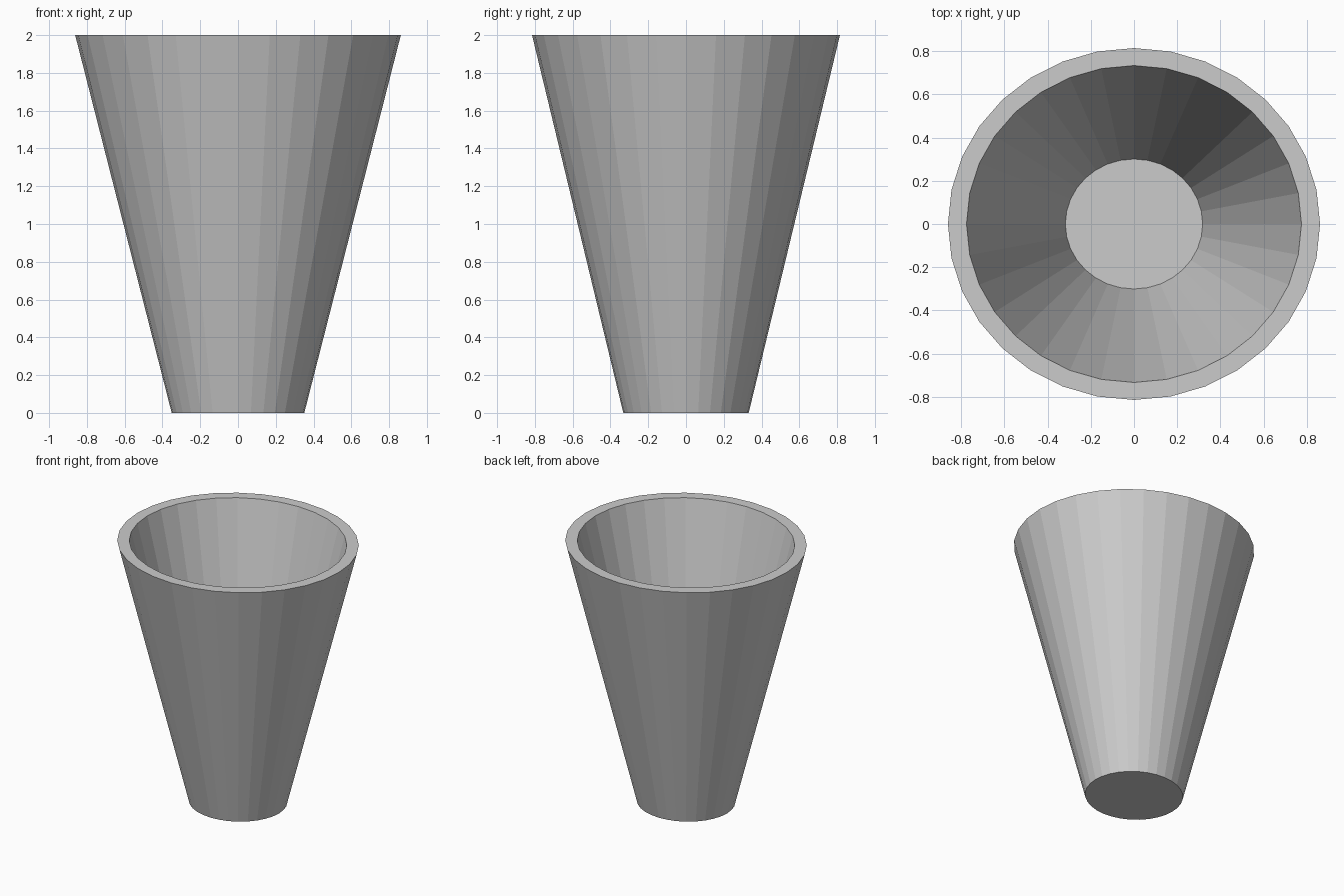
import bpy, bmesh
from math import sin, cos, tau

if "Cube" in bpy.data.objects:
    bpy.data.objects.remove(bpy.data.objects["Cube"])

SIDES = 32
# rings from outer base up over the rim and down to the inner floor: (rx, ry, z)
RINGS = [(0.351, 0.332, 0.0), (0.862, 0.815, 2.0),
         (0.776, 0.734, 2.0), (0.318, 0.301, 0.2)]

bm = bmesh.new()
loops = [[bm.verts.new((rx * cos(tau * i / SIDES), ry * sin(tau * i / SIDES), z))
          for i in range(SIDES)] for rx, ry, z in RINGS]

# outer wall, rim and inner wall
for a, b in zip(loops, loops[1:]):
    for i in range(SIDES):
        j = (i + 1) % SIDES
        bm.faces.new((a[i], a[j], b[j], b[i]))

# underside and inner floor
bm.faces.new(loops[0][::-1])
bm.faces.new(loops[-1])
bmesh.ops.recalc_face_normals(bm, faces=bm.faces)

mesh = bpy.data.meshes.new("tapered_cup")
bm.to_mesh(mesh)
bm.free()
bpy.context.collection.objects.link(bpy.data.objects.new("tapered_cup", mesh))
